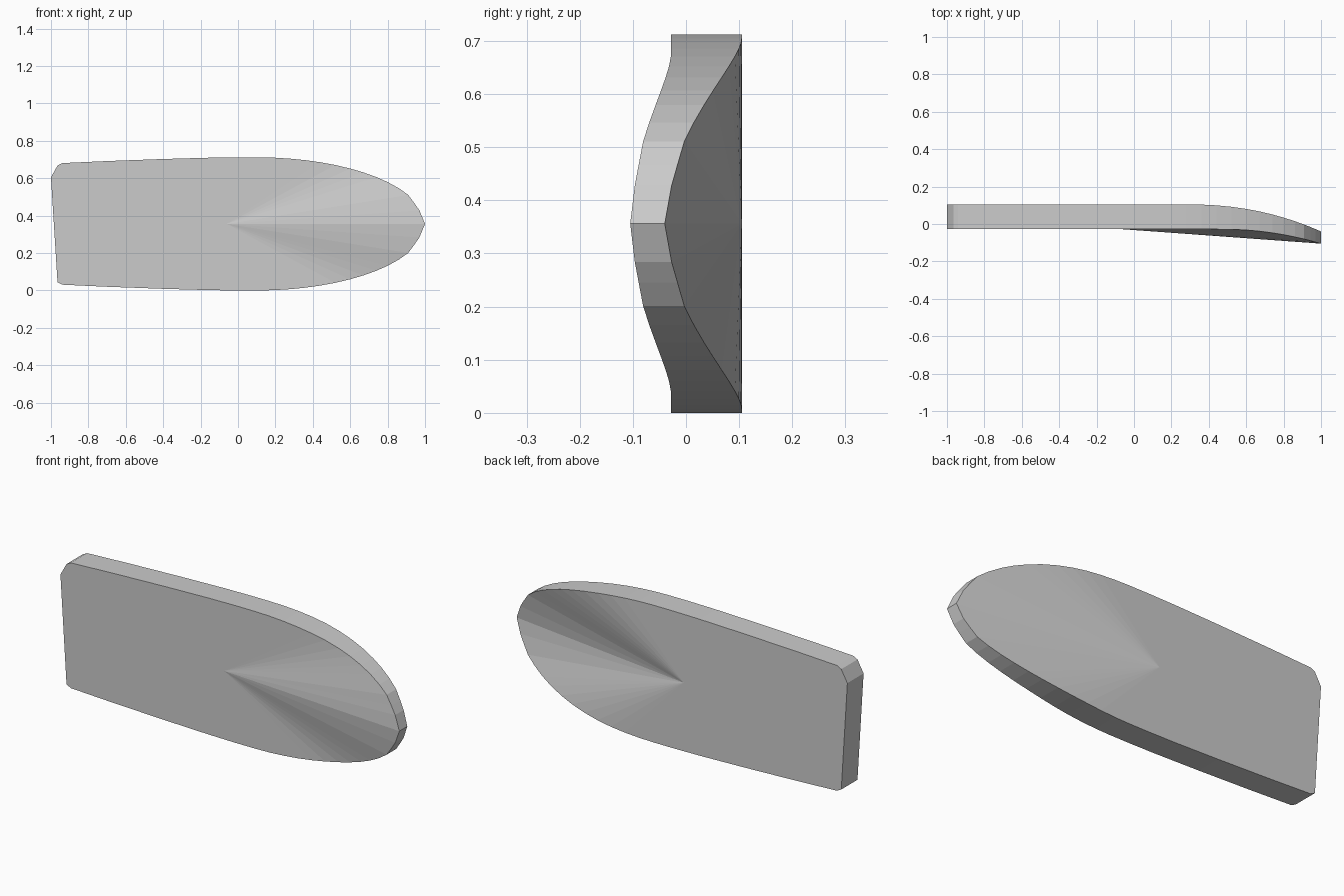
import bpy, bmesh
from math import sqrt

if "Cube" in bpy.data.objects:
    bpy.data.objects.remove(bpy.data.objects["Cube"])

MID = 0.356          # half height of the plate
Y_FRONT, Y_BACK = -0.028, 0.105


def front_y(x):
    return Y_FRONT - 0.077 * (max(0, x - 0.48) / 0.52) ** 2


def back_y(x):
    return Y_BACK - 0.145 * (max(0, x - 0.28) / 0.72) ** 2.2


# Half outline (x, offset from centre line): tail, then elliptical nose, then blunt tip
half = [(-0.965, 0.312), (-0.94, 0.325), (-0.7, 0.336), (-0.4, 0.347), (-0.15, 0.354)]
nose_x = [0.0, 0.12, 0.2, 0.28, 0.36, 0.44, 0.52, 0.6, 0.67, 0.74, 0.8, 0.86, 0.91]
half += [(x, MID * sqrt(1 - (max(0, x - 0.1) / 0.9) ** 2)) for x in nose_x]
half += [(0.943, 0.111), (0.97, 0.072)]
outline = [(-1.0, MID + 0.249)] + [(x, MID + d) for x, d in half]
outline += [(1.0, MID)]
outline += [(x, MID - d) for x, d in reversed(half)]

# Slab with both faces fanned from a central point and the nose bent forward
bm = bmesh.new()
front = [bm.verts.new((x, front_y(x), z)) for x, z in outline]
back = [bm.verts.new((x, back_y(x), z)) for x, z in outline]
apex_f = bm.verts.new((-0.06, Y_FRONT, MID))
apex_b = bm.verts.new((-0.06, Y_BACK, MID))
n = len(outline)
for i in range(n):
    j = (i + 1) % n
    bm.faces.new((front[i], front[j], apex_f))
    bm.faces.new((back[j], back[i], apex_b))
    bm.faces.new((front[j], front[i], back[i], back[j]))
bmesh.ops.recalc_face_normals(bm, faces=bm.faces)
mesh = bpy.data.meshes.new("curved_plate")
bm.to_mesh(mesh)
bm.free()
plate = bpy.data.objects.new("curved_plate", mesh)
bpy.context.collection.objects.link(plate)
